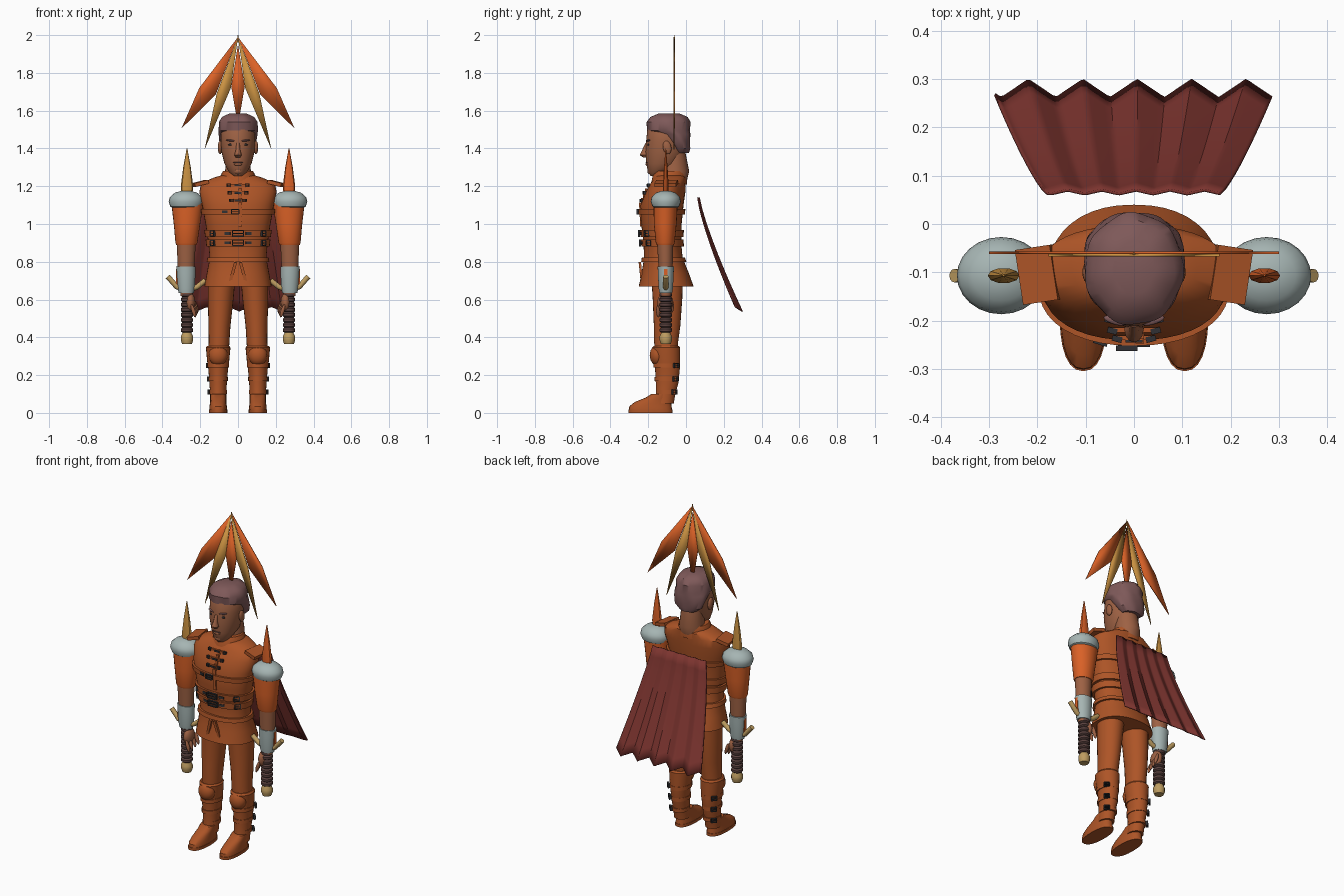
import bpy, bmesh, math
from mathutils import Vector

default_cube = bpy.data.objects.get("Cube")
if default_cube:
    bpy.data.objects.remove(default_cube, do_unlink=True)


def material(name, *rgb):
    mat = bpy.data.materials.new(name)
    mat.use_nodes = True
    mat.diffuse_color = (*rgb, 1)
    mat.node_tree.nodes["Principled BSDF"].inputs["Base Color"].default_value = (*rgb, 1)
    return mat


leather = material("brown_leather", .42, .09, .02)
orange = material("bright_orange", .7, .12, .02)
gold = material("gold", .6, .29, .055)
steel = material("pale_steel", .38, .46, .45)
skin = material("skin", .34, .12, .057)
hair_brown = material("mauve_hair", .21, .1, .1)
cape_red = material("dark_red_cloth", .2, .034, .028)
grip_brown = material("grip_brown", .1, .052, .047)
black = material("black_metal", .03, .03, .033)
horn_tan = material("horn_tan", .52, .34, .12)
made = []


def finish(obj, name, mat):
    obj.name = name
    obj.data.materials.append(mat)
    made.append(obj)
    return obj


def from_bmesh(name, mat, bm):
    bmesh.ops.recalc_face_normals(bm, faces=bm.faces)
    mesh = bpy.data.meshes.new(name)
    bm.to_mesh(mesh)
    bm.free()
    obj = bpy.data.objects.new(name, mesh)
    bpy.context.collection.objects.link(obj)
    return finish(obj, name, mat)


def loft(name, mat, rings, side=1, sides=24, ripple=0, square=1):
    """Skin elliptical rings given as (z, x, y, radius x, radius y)."""
    bm = bmesh.new()
    loops = []
    for z, x, y, rx, ry in rings:
        loop = []
        for i in range(sides):
            a = math.tau * i / sides
            c, s = math.cos(a), math.sin(a)
            k = 1 + ripple * math.sin(7 * a + z * 30)
            loop.append(bm.verts.new((side * x + rx * k * math.copysign(abs(c) ** square, c),
                                      y + ry * k * math.copysign(abs(s) ** square, s), z)))
        loops.append(loop)
    for low, high in zip(loops, loops[1:]):
        for i in range(sides):
            j = (i + 1) % sides
            bm.faces.new((low[i], low[j], high[j], high[i]))
    bm.faces.new(loops[0])
    bm.faces.new(loops[-1])
    return from_bmesh(name, mat, bm)


def ball(name, mat, loc, size, rot=(0, 0, 0)):
    bpy.ops.mesh.primitive_uv_sphere_add(segments=24, ring_count=12, location=loc, rotation=rot)
    bpy.context.object.scale = size
    return finish(bpy.context.object, name, mat)


def box(name, mat, loc, size, rot=(0, 0, 0)):
    bpy.ops.mesh.primitive_cube_add(size=1, location=loc, rotation=rot)
    bpy.context.object.scale = size
    return finish(bpy.context.object, name, mat)


def buckle(name, loc, width, height, turn=0):
    """Four-sided metal frame with a pin; turn is about the vertical."""
    bm = bmesh.new()
    corners = [(-1, -1), (1, -1), (1, 1), (-1, 1)]
    bars = [(0, 1, width, .2 * height), (0, -1, width, .2 * height),
            (1, 0, .2 * height, height), (-1, 0, .2 * height, height), (0, 0, width, .15 * height)]
    for x, z, w, h in bars:
        cube = bmesh.ops.create_cube(bm, size=1)["verts"]
        for v in cube:
            v.co = Vector((v.co.x * w + x * width / 2, v.co.y * .012, v.co.z * h + z * height / 2))
    obj = from_bmesh(name, black, bm)
    obj.location, obj.rotation_euler.z = loc, turn


# Jacket body
jacket = [(.67, 0, -.105, .178, .145), (.74, 0, -.11, .165, .125), (.82, 0, -.12, .15, .102),
          (.9, 0, -.125, .157, .1), (1, 0, -.13, .172, .107), (1.1, 0, -.127, .19, .114),
          (1.17, 0, -.108, .205, .105), (1.215, 0, -.095, .195, .093),
          (1.245, 0, -.085, .13, .085), (1.26, 0, -.085, .08, .075)]


def body_ring(z, grow=0):
    for a, b in zip(jacket, jacket[1:]):
        if a[0] <= z <= b[0]:
            t = (z - a[0]) / (b[0] - a[0])
            r = [p + (q - p) * t for p, q in zip(a, b)]
            return (z, 0, r[2], r[3] + grow, r[4] + grow)


def front(x, z, lift=0):
    _, _, y, rx, ry = body_ring(z, lift)
    return (x, y - ry * math.sqrt(max(0, 1 - (x / rx) ** 2)), z)


loft("jacket", leather, jacket, sides=40, square=.9)
loft("collar", leather, [(1.21, 0, -.09, .1, .095), (1.265, 0, -.085, .088, .09),
                         (1.28, 0, -.083, .08, .083)], sides=32)
for n, (z, half) in enumerate([(.9, .019), (.95, .019), (1.065, .014), (.81, .012)]):
    loft(f"jacket_belt_{n}", leather,
         [body_ring(z - half, .002), body_ring(z - half, .012),
          body_ring(z + half, .012), body_ring(z + half, .002)], sides=40, square=.9)

# Belt buckles and chest toggles
for z in (.9, .95):
    buckle("belt_buckle", front(0, z, .018), .06, .03)
    for s in (-1, 1):
        buckle("side_buckle", front(s * .135, z, .016), .03, .026, s * .9)
        box("belt_tab", black, front(s * .055, z, .014), (.03, .008, .014), (0, 0, s * .25))
buckle("chest_buckle", front(-.015, 1.065, .018), .04, .026)
box("chest_tab", black, front(-.07, 1.065, .015), (.03, .008, .014), (0, 0, -.3))
for z, reach in [(1.205, .05), (1.165, .045), (1.125, .035)]:
    box("toggle_bar", black, front(0, z, .008), (.035, .014, .01))
    for s in (-1, 1):
        box("toggle_strap", leather, front(s * reach / 2, z, .005), (reach, .01, .012))
        buckle("toggle_buckle", front(s * reach, z, .009), .018, .014, s * .25)
for n in range(9):
    box("placket", leather, front(.012, 1 + n * .025, .002), (.018, .01, .027))

# Front hem split
for s in (-1, 1):
    box("hem_flap", leather, front(s * .03, .735, .004), (.016, .012, .13), (.1, s * -.27, 0))

# Head and face
loft("neck", skin, [(1.23, 0, -.07, .075, .075), (1.28, 0, -.058, .068, .075),
                    (1.38, 0, -.065, .062, .062), (1.44, 0, -.07, .06, .06)])
loft("head", skin, [(1.255, 0, -.16, .025, .027), (1.275, 0, -.15, .048, .052),
                    (1.32, 0, -.12, .072, .09), (1.38, 0, -.112, .087, .103),
                    (1.44, 0, -.105, .092, .106), (1.5, 0, -.1, .09, .105),
                    (1.55, 0, -.1, .06, .08)], sides=32)
loft("nose", skin, [(1.352, 0, -.215, .012, .012), (1.365, 0, -.219, .02, .026),
                    (1.39, 0, -.215, .012, .018), (1.43, 0, -.206, .009, .008)], sides=12)
ball("mouth", grip_brown, (0, -.205, 1.325), (.027, .009, .004))
ball("lower_lip", skin, (0, -.204, 1.316), (.022, .011, .008))
ball("chin", skin, (0, -.187, 1.28), (.025, .018, .018))
for side, s in (("left", 1), ("right", -1)):
    ball(side + "_eye", black, (s * .037, -.198, 1.42), (.015, .007, .006))
    ball(side + "_brow", hair_brown, (s * .04, -.2, 1.442), (.024, .008, .005), (0, s * -.1, s * .3))
    ball(side + "_ear", skin, (s * .095, -.1, 1.405), (.012, .022, .036), (.2, 0, 0))
loft("hair", hair_brown, [(1.375, 0, -.025, .055, .04), (1.4, 0, -.025, .085, .047),
                          (1.44, 0, -.042, .098, .064), (1.475, 0, -.062, .102, .087),
                          (1.495, 0, -.092, .104, .113), (1.54, 0, -.093, .102, .116),
                          (1.567, 0, -.092, .084, .098), (1.585, 0, -.09, .045, .055)],
     sides=56, ripple=.022)

# Headdress fan of flat blades
blades = [("outer", orange, [(0, 1.99), (.205, 1.72), (.3, 1.505), (.118, 1.685)]),
          ("middle", gold, [(0, 1.99), (.113, 1.69), (.177, 1.395), (.038, 1.72)]),
          ("centre", orange, [(0, 1.95), (.036, 1.73), (0, 1.52), (-.036, 1.73)])]
for label, mat, outline in blades:
    for s in ((1, -1) if label != "centre" else (1,)):
        bm = bmesh.new()
        bm.faces.new([bm.verts.new((s * x, -.062, z)) for x, z in outline])
        blade = from_bmesh(label + "_fan_blade", mat, bm)
        blade.modifiers.new("thickness", "SOLIDIFY").thickness = .005
loft("fan_tip", gold, [(1.96, 0, -.062, .006, .003), (2, 0, -.062, .002, .002)], sides=6)

for side, s in (("left", 1), ("right", -1)):
    # Shoulder, sleeve and spike
    box(side + "_epaulet", leather, (s * .2, -.105, 1.215), (.075, .115, .02), (0, s * .25, s * -.15))
    loft(side + "_shoulder_pad", steel,
         [(1.08, .275, -.107, .06, .05), (1.092, .275, -.107, .083, .07),
          (1.118, .275, -.107, .092, .08), (1.142, .275, -.107, .086, .075),
          (1.165, .275, -.107, .06, .052), (1.176, .275, -.107, .022, .02)], s)
    loft(side + "_spike", orange if s > 0 else gold,
         [(1.15, .27, -.107, .028, .014), (1.2, .27, -.107, .033, .016),
          (1.3, .27, -.107, .02, .01), (1.4, .27, -.107, .002, .002)], s, sides=10)
    loft(side + "_sleeve", orange,
         [(.89, .273, -.11, .054, .046), (.9, .273, -.11, .058, .05),
          (1, .27, -.11, .07, .06), (1.11, .268, -.108, .085, .064)], s)
    # Forearm, bracer and hand
    loft(side + "_forearm", skin, [(.62, .272, -.107, .032, .03), (.76, .275, -.108, .044, .037),
                                   (.9, .274, -.11, .05, .043)], s)
    loft(side + "_bracer", steel, [(.635, .274, -.107, .04, .034), (.66, .274, -.107, .045, .038),
                                   (.74, .275, -.107, .05, .042), (.775, .276, -.107, .051, .043)], s)
    box(side + "_bracer_slot", orange, (s * .322, -.107, .72), (.01, .018, .085))
    ball(side + "_palm", skin, (s * .252, -.11, .585), (.026, .042, .05))
    for n in range(4):
        ball(side + "_finger", skin, (s * (.236 - .004 * n), -.147 + .024 * n, .54 + .008 * n),
             (.01, .011, .036), (0, s * .3, 0))
    # Upturned hilt
    grip = []
    for n in range(8):
        z = .425 + n * .027
        grip += [(z, .27, -.107, .025, .025), (z + .006, .27, -.107, .033, .033),
                 (z + .019, .27, -.107, .033, .033)]
    loft(side + "_grip", grip_brown, grip, s, sides=16)
    loft(side + "_pommel", horn_tan, [(.365, .27, -.107, .026, .026), (.385, .27, -.107, .033, .033),
                                      (.405, .27, -.107, .033, .033), (.435, .27, -.107, .018, .018)], s, sides=12)
    curve = bpy.data.curves.new(side + "_crossguard", "CURVE")
    curve.dimensions, curve.bevel_depth, curve.use_fill_caps = "3D", .014, True
    path = [(.172, .702), (.215, .668), (.27, .645), (.325, .668), (.372, .722)]
    spline = curve.splines.new("POLY")
    spline.points.add(len(path) - 1)
    for point, (x, z) in zip(spline.points, path):
        point.co = (s * x, -.107, z, 1)
    guard = bpy.data.objects.new(side + "_crossguard", curve)
    bpy.context.collection.objects.link(guard)
    curve.materials.append(horn_tan)

    # Trouser leg
    loft(side + "_trouser_leg", leather,
         [(.32, .103, -.105, .054, .06), (.38, .1, -.105, .055, .064), (.46, .098, -.1, .058, .07),
          (.6, .092, -.098, .068, .078), (.74, .085, -.1, .074, .085)], s)
    # Boot with cuff, knee guard and foot
    loft(side + "_boot", leather,
         [(.05, .105, -.115, .043, .05), (.1, .105, -.108, .043, .052), (.16, .105, -.1, .046, .06),
          (.24, .105, -.098, .053, .066), (.27, .105, -.1, .058, .068),
          (.345, .105, -.105, .065, .074), (.355, .105, -.105, .058, .066)], s)
    ball(side + "_knee_guard", leather, (s * .105, -.15, .305), (.05, .042, .055))
    loft(side + "_foot", leather,
         [(.015, .105, -.188, .047, .114), (.035, .105, -.188, .046, .112),
          (.058, .105, -.175, .042, .096), (.08, .105, -.145, .042, .07),
          (.1, .105, -.125, .042, .058)], s, square=.85)
    loft(side + "_sole", leather, [(0, .105, -.188, .049, .117), (.017, .105, -.188, .049, .117)],
         s, square=.85)
    for z, rx, ry in [(.11, .047, .057), (.18, .051, .065), (.25, .058, .071)]:
        loft(side + "_boot_strap", leather, [(z - .011, .105, -.102, rx, ry),
                                             (z + .011, .105, -.102, rx, ry)], s)
        buckle(side + "_boot_buckle", (s * (.108 + rx * .8), -.1 + ry * .68, z), .03, .022, s * -.8)

# Pleated cape hanging behind
columns, rows = 72, 10
bm = bmesh.new()
grid = []
for r in range(rows + 1):
    t = r / rows
    line = []
    for c in range(columns + 1):
        u = 2 * c / columns - 1
        fold = math.asin(math.sin(u * 16 + 1.2)) / math.pi * 2
        line.append(bm.verts.new((u * (.18 + .107 * t),
                                  .069 + .213 * t ** 1.25 + fold * (.004 + .015 * t),
                                  1.14 - .59 * t - .012 * t * fold)))
    grid.append(line)
for a, b in zip(grid, grid[1:]):
    for c in range(columns):
        bm.faces.new((a[c], a[c + 1], b[c + 1], b[c]))
cape = from_bmesh("cape", cape_red, bm)
cape.modifiers.new("thickness", "SOLIDIFY").thickness = .006

# Smooth shading with sharp creases kept
bpy.ops.object.select_all(action="DESELECT")
for obj in made:
    obj.select_set(True)
bpy.context.view_layer.objects.active = made[0]
bpy.ops.object.shade_smooth_by_angle(angle=math.radians(35))
